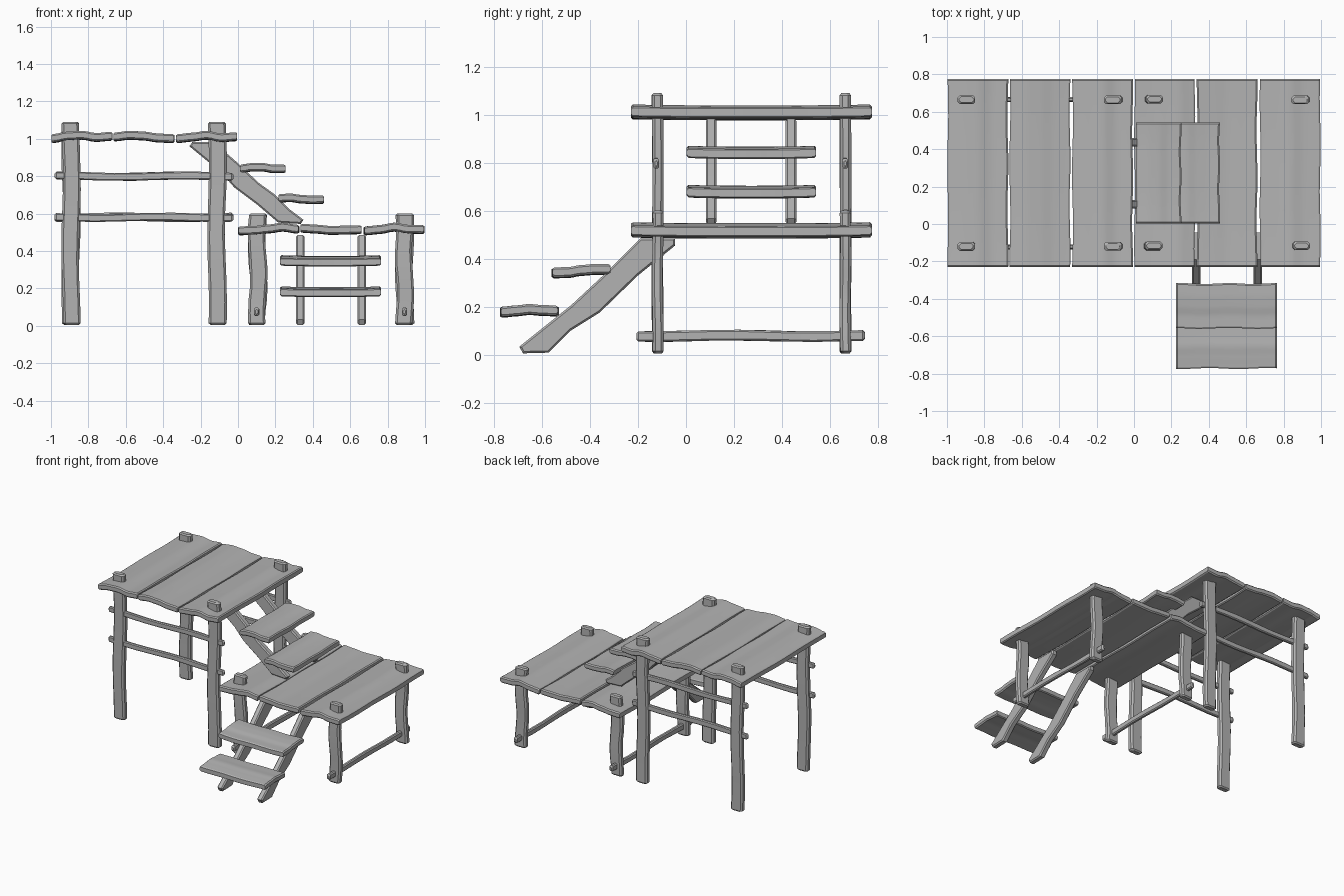
import bpy, bmesh, math, random
from mathutils import Vector

if "Cube" in bpy.data.objects:
    bpy.data.objects.remove(bpy.data.objects["Cube"])

random.seed(4)
X, Y, Z = Vector((1, 0, 0)), Vector((0, 1, 0)), Vector((0, 0, 1))
wood = bpy.data.materials.new("grey wood")
wood.diffuse_color = (0.45, 0.45, 0.45, 1)
wood.use_nodes = True
wood.node_tree.nodes["Principled BSDF"].inputs["Base Color"].default_value = wood.diffuse_color


def finish(name, bm):
    bmesh.ops.recalc_face_normals(bm, faces=bm.faces)
    for f in bm.faces:
        f.smooth = True
    for e in bm.edges:
        e.smooth = e.calc_face_angle(0) < math.radians(25)
    me = bpy.data.meshes.new(name)
    bm.to_mesh(me)
    bm.free()
    me.materials.append(wood)
    ob = bpy.data.objects.new(name, me)
    bpy.context.collection.objects.link(ob)
    return ob


def loft(name, start, along, u, v, length, rings):
    """rings: list of (distance fraction, [(u, v), ...]) joined end to end."""
    bm = bmesh.new()
    loops = []
    for s, pts in rings:
        base = start + along * (length * s)
        loops.append([bm.verts.new(base + u * a + v * b) for a, b in pts])
    n = len(loops[0])
    for r0, r1 in zip(loops, loops[1:]):
        for i in range(n):
            bm.faces.new((r0[i], r0[(i + 1) % n], r1[(i + 1) % n], r1[i]))
    bm.faces.new(loops[0])
    bm.faces.new(loops[-1])
    return finish(name, bm)


def beam(name, start, along, u, v, length, w, t, wob):
    """Chamfered hewn timber with slight wobble; w along u, t along v."""
    steps = 9
    c = 0.25 * min(w, t)
    e = 0.009 / length
    rings = []
    ph = random.uniform(0, 6.28)
    for k, s in enumerate([0, e] + [i / steps for i in range(1, steps)] + [1 - e, 1]):
        shrink = 0.009 if s in (0, 1) else 0
        a = w / 2 - shrink + random.uniform(-0.3, 0.3) * wob
        b = t / 2 - shrink * 0.8
        ou = wob * math.sin(s * 9 + ph)
        ov = wob * 0.35 * math.cos(s * 8 + ph)
        oct_ = [(-a + c, -b), (a - c, -b), (a, -b + c), (a, b - c),
                (a - c, b), (-a + c, b), (-a, b - c), (-a, -b + c)]
        rings.append((s, [(p + ou, q + ov) for p, q in oct_]))
    return loft(name, start, along, u, v, length, rings)


def plank(name, start, along, u, length, w, wave, t=0.042):
    """Board whose height ripples across its width (wave = height offsets)."""
    steps, n = 10, 13
    c = 0.008
    e = 0.008 / length

    def height(f):
        x = f * (len(wave) - 1)
        i = min(int(x), len(wave) - 2)
        k = x - i
        k = k * k * (3 - 2 * k)
        return wave[i] * (1 - k) + wave[i + 1] * k

    rings = []
    ph = random.uniform(0, 6.28)
    for s in [0, e] + [i / steps for i in range(1, steps)] + [1 - e, 1]:
        end = s in (0, 1)
        left = -w / 2 + 0.004 * (1 + math.sin(s * 11 + ph)) * 0.7
        right = w / 2 - 0.004 * (1 + math.sin(s * 13 + ph * 2)) * 0.7
        lift = 0.004 * (2 * abs(s - 0.5)) ** 3
        h = t / 2 - (0.008 if end else 0)
        top, bottom = [], []
        for i in range(n):
            f = i / (n - 1)
            x = left + c + f * (right - left - 2 * c)
            z = height(f) + lift
            top.append((x, z + h))
            bottom.append((x, z - h))
        k = h - c * 0.7
        ring = (bottom + [(right, height(1) + lift - k), (right, height(1) + lift + k)]
                + top[::-1] + [(left, height(0) + lift + k), (left, height(0) + lift - k)])
        rings.append((s, ring))
    return loft(name, start, along, u, Z, length, rings)


def stringer(name, pts, centre, u, side, t=0.045):
    """Sloping stair support: outline in (u, z), thickness along side."""
    bm = bmesh.new()
    o = side * (centre - t / 2)
    face = bm.faces.new([bm.verts.new(o + u * a + Z * b) for a, b in pts])
    ext = bmesh.ops.extrude_face_region(bm, geom=[face])
    vs = [g for g in ext["geom"] if isinstance(g, bmesh.types.BMVert)]
    bmesh.ops.translate(bm, verts=vs, vec=side * t)
    bmesh.ops.recalc_face_normals(bm, faces=bm.faces)
    rim = [e for e in bm.edges if any(len(f.verts) > 4 for f in e.link_faces)]
    bmesh.ops.bevel(bm, geom=rim, offset=0.008, segments=1, affect='EDGES')
    return finish(name, bm)


FRONT, BACK = -0.118, 0.665

# Posts of both platforms
for y in (FRONT, BACK):
    for x in (-0.893, -0.112):
        beam("tall_post", Vector((x, y, 0.005)), Z, X, Y, 1.085, 0.094, 0.047, 0.005)
    for x in (0.105, 0.89):
        beam("short_post", Vector((x, y, 0.005)), Z, X, Y, 0.595, 0.092, 0.045, 0.006)

# Rails under the high platform (along x) and low platform (along y)
for y in (FRONT - 0.005, BACK):
    for z in (0.80, 0.58):
        beam("high_rail", Vector((-0.98, y, z)), X, Z, Y, 0.955, 0.042, 0.024, 0.004)
for x in (0.10, 0.89):
    beam("low_rail", Vector((x, -0.207, 0.078)), Y, Z, X, 0.953, 0.044, 0.028, 0.003)

# Platform boards
high = [(-0.835, [-0.006, 0.008, 0.012, 0.0, 0.006]),
        (-0.503, [0.003, 0.012, 0.008, -0.003, -0.006]),
        (-0.168, [-0.006, 0.002, 0.012, -0.002, 0.004])]
low = [(0.164, [-0.004, -0.002, 0.006, 0.016, 0.005]),
       (0.497, [0.010, 0.005, -0.002, 0.0, 0.002]),
       (0.835, [-0.004, 0.003, 0.016, 0.004, 0.003])]
for boards, z, name in ((high, 1.005, "high_board"), (low, 0.510, "low_board")):
    for x, wave in boards:
        plank(name, Vector((x, -0.23, z)), Y, X, 1.005, 0.327, wave, 0.044)

# Lower stair: supports and steps
lower = [(-0.695, 0.033), (-0.68, 0.005), (-0.572, 0.008), (-0.48, 0.10), (-0.36, 0.175),
         (-0.20, 0.33), (-0.045, 0.455), (-0.045, 0.485), (-0.19, 0.485), (-0.34, 0.335),
         (-0.48, 0.205), (-0.58, 0.125)]
for x in (0.333, 0.662):
    stringer("lower_stair_support", lower, x, Y, X)
plank("lower_step", Vector((0.225, -0.653, 0.180)), X, Y, 0.54, 0.245,
      [-0.005, 0.0, 0.006, 0.002, 0.0])
plank("lower_step", Vector((0.225, -0.438, 0.345)), X, Y, 0.54, 0.245,
      [-0.006, -0.005, 0.004, 0.008, 0.008])

# Upper stair: supports and steps
upper = [(-0.26, 0.96), (-0.245, 0.982), (-0.13, 0.982), (0.0, 0.87), (0.11, 0.765),
         (0.20, 0.70), (0.28, 0.62), (0.35, 0.567), (0.335, 0.545), (0.215, 0.552),
         (0.10, 0.65), (-0.02, 0.74), (-0.09, 0.82)]
for y in (0.105, 0.438):
    stringer("upper_stair_support", upper, y, X, Y)
plank("upper_step", Vector((0.132, 0.003, 0.840)), Y, X, 0.54, 0.245,
      [-0.002, 0.006, 0.006, -0.003, -0.003])
plank("upper_step", Vector((0.338, 0.003, 0.675)), Y, X, 0.54, 0.245,
      [0.005, 0.008, 0.0, -0.003, -0.002])
